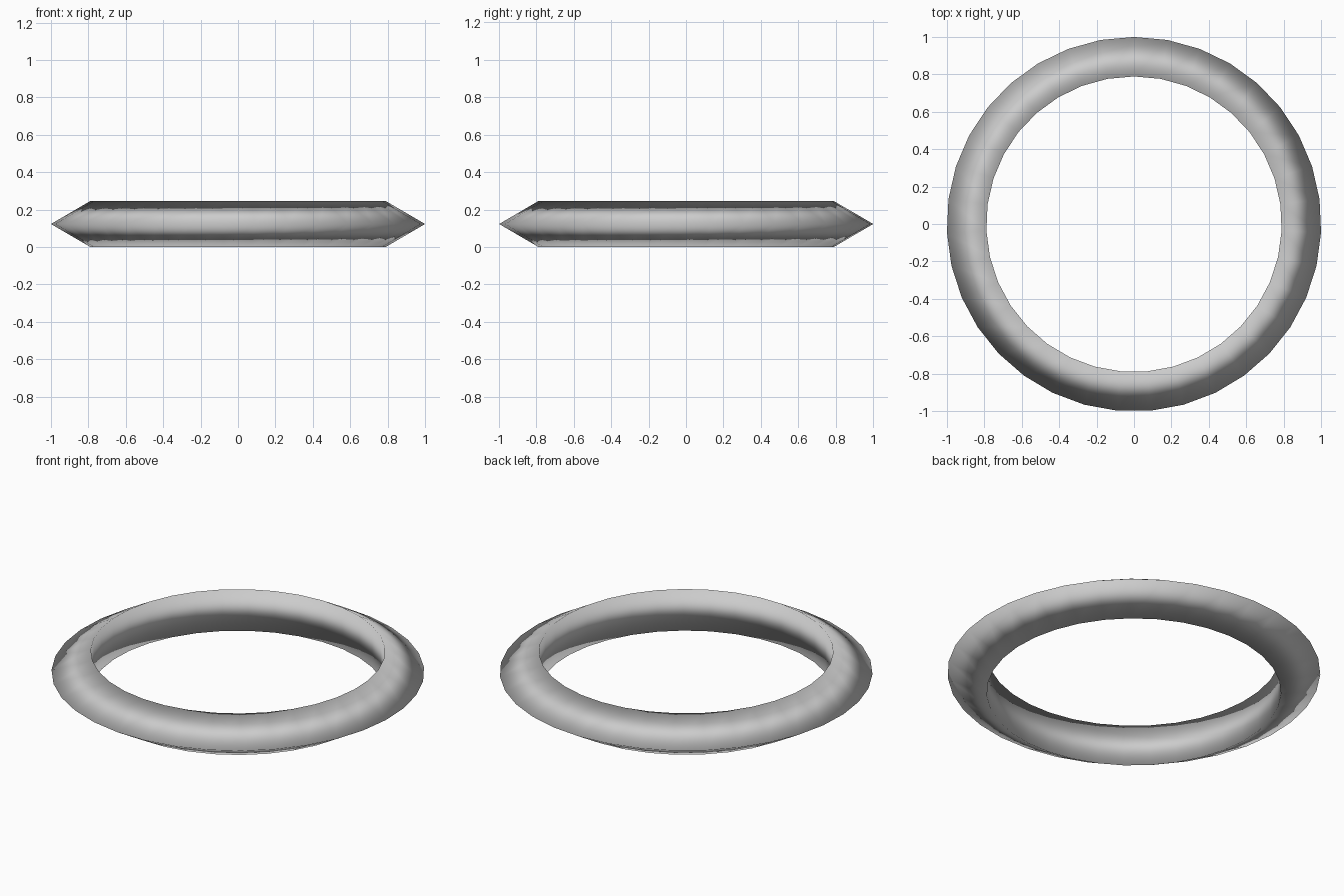
import bpy
from math import sin, cos, pi

if "Cube" in bpy.data.objects:
    bpy.data.objects.remove(bpy.data.objects["Cube"])

SEGMENTS = 35
R_OUT, R_IN, HEIGHT = 1.001, 0.79, 0.246

# triangular cross-section (radius, z): outer rim, top rim, bottom rim
profile = [(R_OUT, HEIGHT / 2), (R_IN, HEIGHT), (R_IN, 0)]

# ring swept around z, with a vertex at +y
verts, faces = [], []
for i in range(SEGMENTS):
    a = pi / 2 + 2 * pi * i / SEGMENTS
    verts += [(r * cos(a), r * sin(a) - 0.001, z) for r, z in profile]
    j = (i + 1) % SEGMENTS
    for k in range(3):
        m = (k + 1) % 3
        faces.append((3 * i + k, 3 * j + k, 3 * j + m, 3 * i + m))

mesh = bpy.data.meshes.new("ring")
mesh.from_pydata(verts, [], faces)
mesh.polygons.foreach_set("use_smooth", [True] * len(faces))
mesh.update()
ring = bpy.data.objects.new("ring", mesh)
bpy.context.collection.objects.link(ring)
